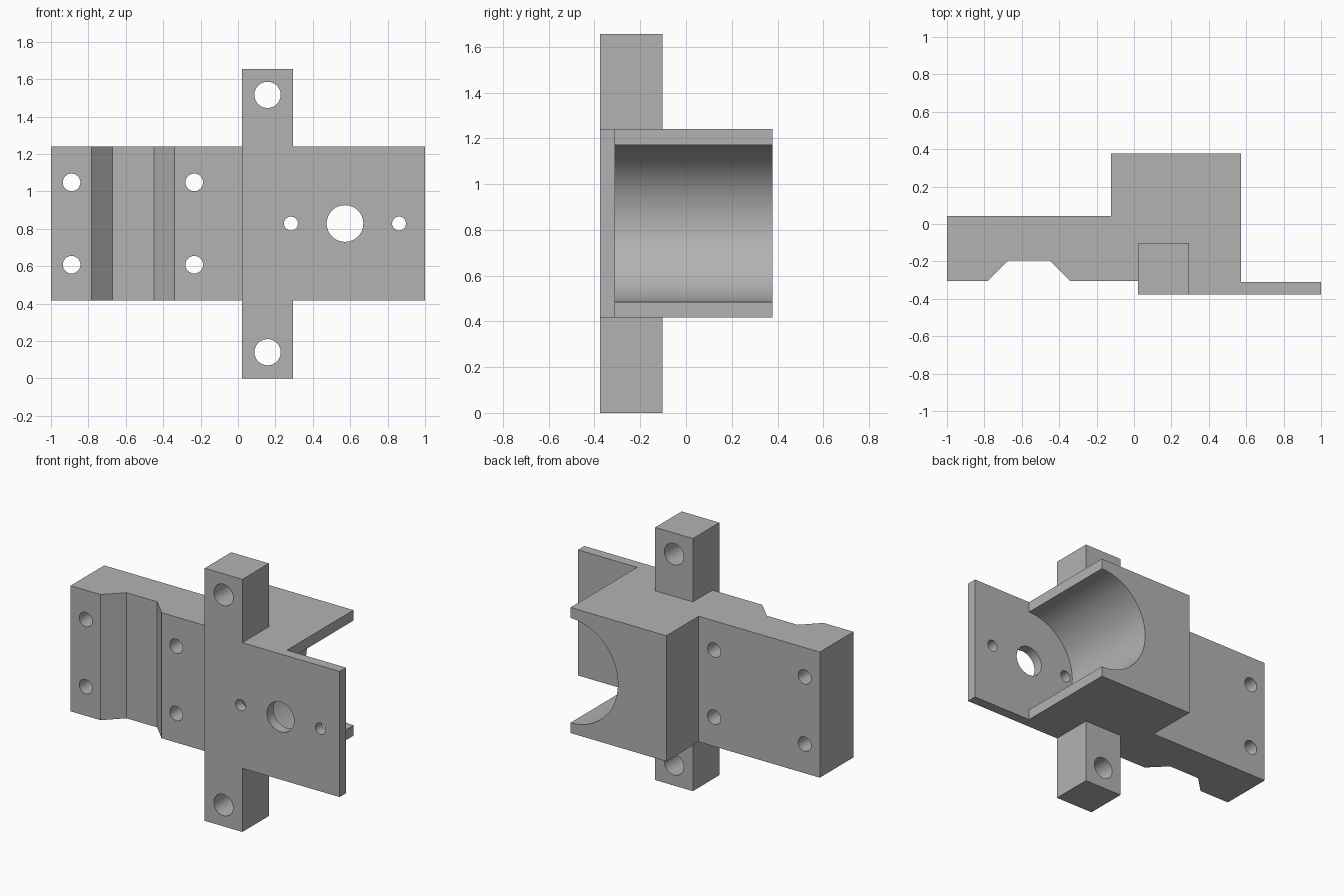
import bpy
import bmesh
import math
from mathutils import Matrix

default = bpy.data.objects.get("Cube")
if default:
    bpy.data.objects.remove(default, do_unlink=True)

grey = bpy.data.materials.new("plain_grey")
grey.use_nodes = True
colour = (0.45, 0.45, 0.45, 1)
grey.diffuse_color = colour
grey.node_tree.nodes["Principled BSDF"].inputs["Base Color"].default_value = colour

Z_LOW, Z_HIGH, Z_MID = 0.417, 1.24, 0.828
FRONT = -0.376


def make_object(name, bm):
    bmesh.ops.recalc_face_normals(bm, faces=bm.faces)
    mesh = bpy.data.meshes.new(name)
    bm.to_mesh(mesh)
    bm.free()
    mesh.materials.append(grey)
    obj = bpy.data.objects.new(name, mesh)
    bpy.context.collection.objects.link(obj)
    return obj


def extrude_profile(name, points, low, high):
    """Upright prism from an outline seen from above."""
    bm = bmesh.new()
    face = bm.faces.new([bm.verts.new((x, y, low)) for x, y in points])
    result = bmesh.ops.extrude_face_region(bm, geom=[face])
    top = [g for g in result["geom"] if isinstance(g, bmesh.types.BMVert)]
    bmesh.ops.translate(bm, verts=top, vec=(0, 0, high - low))
    return make_object(name, bm)


def drill(name, x, z, radius, y0=-0.6, y1=0.6, sides=48):
    """Cylinder along y, used as a cutter."""
    bm = bmesh.new()
    place = Matrix.Translation((x, (y0 + y1) / 2, z)) @ Matrix.Rotation(math.pi / 2, 4, "X")
    bmesh.ops.create_cone(bm, cap_ends=True, segments=sides, radius1=radius,
                          radius2=radius, depth=y1 - y0, matrix=place)
    return make_object(name, bm)


def combine(target, tool, operation):
    tool.hide_render = True
    mod = target.modifiers.new(operation.lower(), "BOOLEAN")
    mod.operation = operation
    mod.solver = "EXACT"
    mod.object = tool
    bpy.context.view_layer.objects.active = target
    bpy.ops.object.modifier_apply(modifier=mod.name)
    bpy.data.objects.remove(tool, do_unlink=True)


# Body: clamp arm with notch, motor block and thin face plate
outline = [(-1, -0.305), (-0.783, -0.305), (-0.672, -0.195), (-0.45, -0.195),
           (-0.34, -0.305), (0.022, -0.305), (0.022, FRONT), (1, FRONT),
           (1, -0.31), (0.572, -0.31), (0.572, 0.378), (-0.122, 0.378),
           (-0.122, 0.043), (-1, 0.043)]
bracket = extrude_profile("mounting_bracket", outline, Z_LOW, Z_HIGH)

# Lugs above and below
lug = [(0.022, FRONT), (0.295, FRONT), (0.295, -0.102), (0.022, -0.102)]
combine(bracket, extrude_profile("lugs", lug, 0, 1.655), "UNION")

# Half-open bore behind the face plate
combine(bracket, drill("bore", 0.572, Z_MID, 0.343, -0.31, 0.6, 96), "DIFFERENCE")

# Through holes: lugs, clamp arm, face plate
holes = [(0.158, Z_MID + s * 0.688, 0.07) for s in (-1, 1)]
holes += [(x, Z_MID + s * 0.22, 0.047) for x in (-0.89, -0.234) for s in (-1, 1)]
holes += [(0.572 + s * 0.289, Z_MID, 0.037) for s in (-1, 1)]
holes.append((0.572, Z_MID, 0.098))
for x, z, radius in holes:
    combine(bracket, drill("hole", x, z, radius), "DIFFERENCE")

# Smooth bores, sharp edges
bpy.ops.object.select_all(action="DESELECT")
bracket.select_set(True)
bpy.context.view_layer.objects.active = bracket
bpy.ops.object.shade_smooth_by_angle(angle=math.radians(30))
